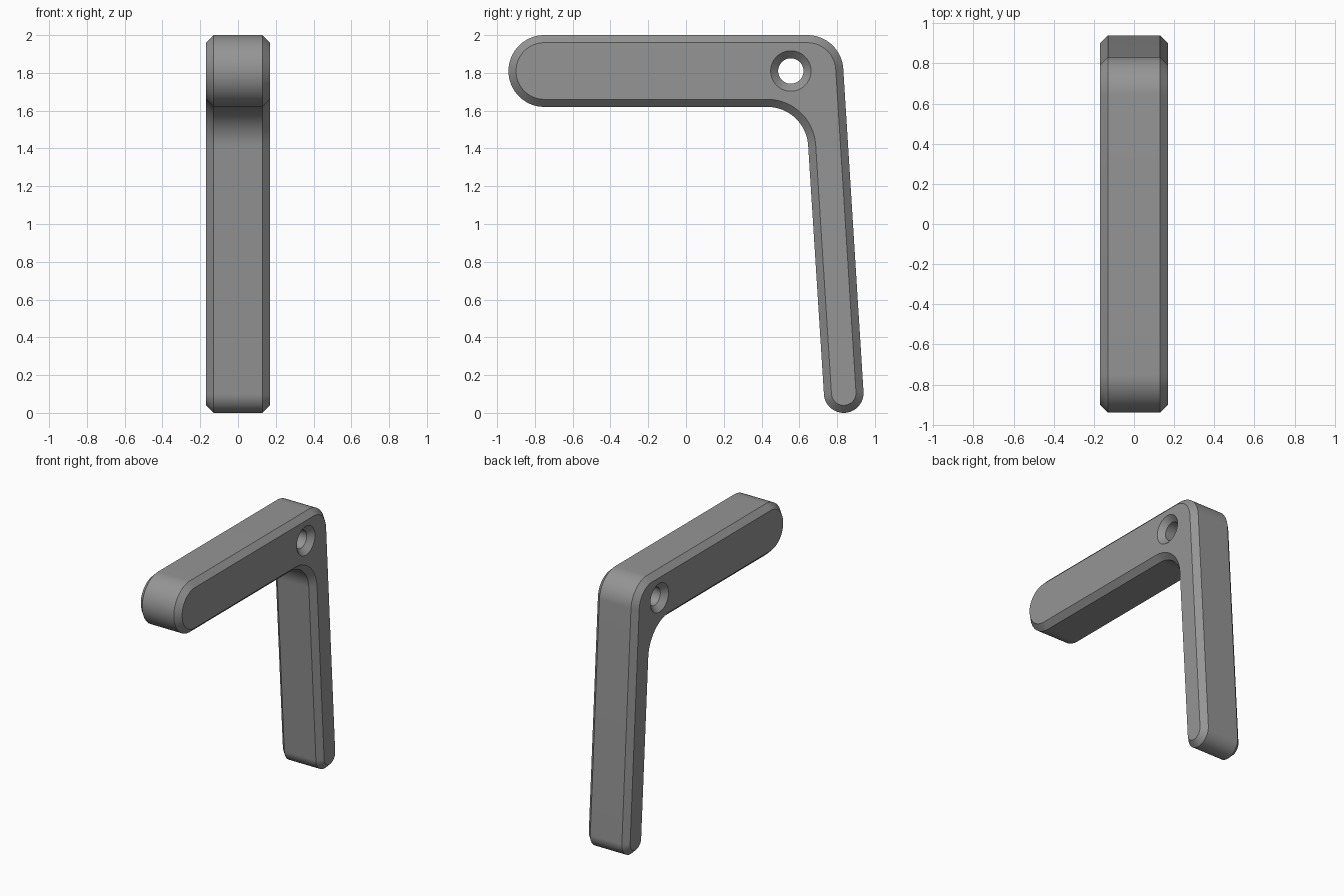
import bpy, bmesh
from math import radians, cos, sin, pi

if "Cube" in bpy.data.objects:
    bpy.data.objects.remove(bpy.data.objects["Cube"])

HALF_WIDTH, CHAMFER = 0.17, 0.04
LEAN = 3.6                      # tilt of the leg, degrees
HOLE_Y, HOLE_Z = 0.555, 1.81
HOLE_R = 0.067

grey = bpy.data.materials.new("Plain grey")
grey.use_nodes = True
colour = (0.3, 0.3, 0.3, 1)
grey.diffuse_color = colour
grey.node_tree.nodes["Principled BSDF"].inputs["Base Color"].default_value = colour


def arc(y, z, r, start, end, steps):
    """Points along an arc in the side plane, angles in degrees."""
    angles = [radians(start + (end - start) * i / steps) for i in range(steps + 1)]
    return [(y + r * cos(a), z + r * sin(a)) for a in angles]


def outline(inset):
    """Tangent arcs of the bent bar, moved inward by inset."""
    return (arc(-0.75, 1.81, 0.19 - inset, 270, 90, 48)                   # arm tip
            + arc(0.643, 1.81, 0.19 - inset, 90, LEAN, 24)                # outer bend
            + arc(0.835, 0.105, 0.105 - inset, LEAN, LEAN - 180, 48)      # leg foot
            + arc(0.43, 1.403, 0.217 + inset, LEAN, 90, 24))              # inner bend


def hole(flare):
    return arc(HOLE_Y, HOLE_Z, HOLE_R + flare, 0, 360, 64)[:-1]


bm = bmesh.new()


def wall(section):
    """Skin one closed profile across the width, chamfered at both sides."""
    inner = HALF_WIDTH - CHAMFER
    rows = [(-HALF_WIDTH, CHAMFER), (-inner, 0), (inner, 0), (HALF_WIDTH, CHAMFER)]
    rings = [[bm.verts.new((x, y, z)) for y, z in section(d)] for x, d in rows]
    for a, b in zip(rings, rings[1:]):
        for i in range(len(a)):
            bm.faces.new((a[i - 1], a[i], b[i], b[i - 1]))
    return rings


outer_rings = wall(outline)
hole_rings = wall(hole)

# Flat sides between the outline and the countersunk hole
for side in (0, -1):
    edges = []
    for ring in (outer_rings[side], hole_rings[side]):
        edges += [bm.edges.get((ring[i - 1], ring[i])) for i in range(len(ring))]
    bmesh.ops.triangle_fill(bm, edges=edges, use_beauty=True,
                            normal=(1 if side else -1, 0, 0))
bmesh.ops.recalc_face_normals(bm, faces=bm.faces[:])
bmesh.ops.dissolve_limit(bm, angle_limit=radians(0.1),
                         verts=[], edges=[e for e in bm.edges if all(
                             abs(v.co.x) > HALF_WIDTH - 0.001 for v in e.verts)
                             and len(e.link_faces) == 2])

mesh = bpy.data.meshes.new("bent_bracket")
bm.to_mesh(mesh)
bm.free()
mesh.materials.append(grey)
bracket = bpy.data.objects.new("bent_bracket", mesh)
bpy.context.collection.objects.link(bracket)

bpy.ops.object.select_all(action='DESELECT')
bracket.select_set(True)
bpy.context.view_layer.objects.active = bracket
bpy.ops.object.shade_smooth_by_angle(angle=radians(30))
